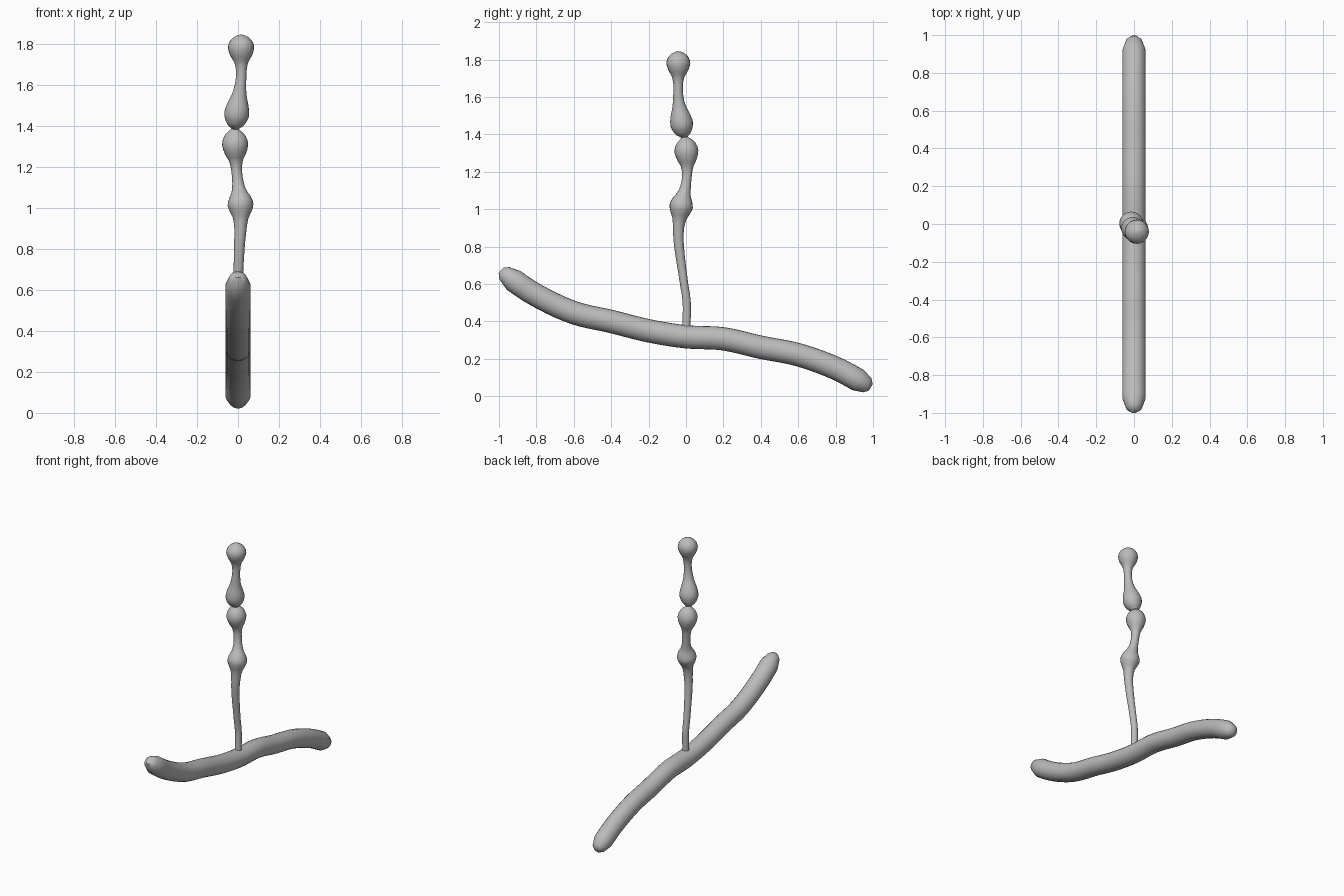
import bpy
import bmesh
import math
from mathutils import Vector

cube = bpy.data.objects.get("Cube")
if cube:
    bpy.data.objects.remove(cube, do_unlink=True)

SIDES = 20


def make_material(name, colour):
    material = bpy.data.materials.new(name)
    material.use_nodes = True
    material.diffuse_color = colour
    shader = material.node_tree.nodes["Principled BSDF"]
    shader.inputs["Base Color"].default_value = colour
    return material


def spline(keys, t):
    """Smooth interpolation through keys of (parameter, values...)."""
    last = len(keys) - 1
    i = 0
    while i < last - 1 and t > keys[i + 1][0]:
        i += 1
    a, b = keys[i], keys[i + 1]
    before, after = keys[max(i - 1, 0)], keys[min(i + 2, last)]
    span = b[0] - a[0]
    u = (t - a[0]) / span
    result = []
    for k in range(1, len(a)):
        slope_a = (b[k] - before[k]) / (b[0] - before[0]) * span
        slope_b = (after[k] - a[k]) / (after[0] - a[0]) * span
        rise = b[k] - a[k]
        result.append(a[k] + slope_a * u
                      + (3 * rise - 2 * slope_a - slope_b) * u ** 2
                      + (slope_a + slope_b - 2 * rise) * u ** 3)
    return result


def loft(name, centres, radii, side, material, sharp_angle):
    """Sweep a round section along the centres, closing both ends."""
    bm = bmesh.new()
    rings = []
    for i, centre in enumerate(centres):
        ahead = centres[min(i + 1, len(centres) - 1)]
        behind = centres[max(i - 1, 0)]
        tangent = (ahead - behind).normalized()
        across = tangent.cross(side).normalized()
        along = across.cross(tangent)
        ring = []
        for s in range(SIDES):
            angle = math.tau * s / SIDES
            offset = along * math.cos(angle) + across * math.sin(angle)
            ring.append(bm.verts.new(centre + offset * radii[i]))
        rings.append(ring)
    for lower, upper in zip(rings, rings[1:]):
        for s in range(SIDES):
            n = (s + 1) % SIDES
            bm.faces.new((lower[s], lower[n], upper[n], upper[s]))
    bm.faces.new(rings[0])
    bm.faces.new(rings[-1])
    bmesh.ops.recalc_face_normals(bm, faces=bm.faces)
    mesh = bpy.data.meshes.new(name)
    bm.to_mesh(mesh)
    bm.free()
    mesh.materials.append(material)
    obj = bpy.data.objects.new(name, mesh)
    bpy.context.collection.objects.link(obj)
    bpy.ops.object.select_all(action="DESELECT")
    obj.select_set(True)
    bpy.context.view_layer.objects.active = obj
    bpy.ops.object.shade_smooth_by_angle(angle=math.radians(sharp_angle))
    return obj


grey = make_material("plain grey", (0.5, 0.5, 0.5, 1))

# Wavy sloping bar: height of its centre line along y
bar_path = [(-1, .685), (-.95, .64), (-.8, .54), (-.6, .447), (-.4, .4),
            (-.2, .35), (0, .318), (.2, .307), (.4, .262), (.6, .222),
            (.8, .15), (.95, .07), (1, .04)]
stations = [-.988, -.97, -.92] + [i * .04 for i in range(-22, 23)] + [.92, .97, .988]
bar_radii = [.02, .043, .062] + [.062] * 45 + [.062, .043, .02]
bar_centres = [Vector((0, y, spline(bar_path, y)[0])) for y in stations]
loft("wavy_bar", bar_centres, bar_radii, Vector((1, 0, 0)), grey, 50)

# Upright stem: sway of its centre line (z, x, y)
stem_path = [(.32, 0, 0), (.5, 0, .004), (.6, 0, -.01), (.8, .006, -.037),
             (.9, .012, -.04), (1.02, .012, -.025), (1.12, 0, -.002),
             (1.2, -.008, .006), (1.31, -.014, .002), (1.385, -.014, -.008),
             (1.46, -.006, -.024), (1.58, .01, -.04), (1.65, .016, -.042),
             (1.78, .015, -.041), (1.845, .015, -.041)]

# Beaded outline of the stem (z, radius)
stem_profile = [(.32, .022), (.6, .022), (.8, .026), (.9, .03), (.95, .038),
                (.98, .052), (1.015, .063), (1.05, .053), (1.08, .037),
                (1.12, .028), (1.18, .026), (1.23, .034), (1.26, .05),
                (1.31, .064), (1.35, .052), (1.37, .035), (1.385, .018),
                (1.4, .036), (1.42, .05), (1.455, .061), (1.5, .053),
                (1.54, .039), (1.58, .03), (1.65, .025), (1.7, .031),
                (1.725, .043), (1.745, .054), (1.78, .064), (1.81, .056),
                (1.83, .038), (1.842, .015), (1.845, .002)]
levels = []
for (low, _), (high, _) in zip(stem_profile, stem_profile[1:]):
    steps = max(2, round((high - low) / .03))
    levels += [low + (high - low) * k / steps for k in range(steps)]
levels.append(stem_profile[-1][0])
stem_centres = []
for z in levels:
    x, y = spline(stem_path, z)
    stem_centres.append(Vector((x, y, z)))
stem_radii = [max(spline(stem_profile, z)[0], .002) for z in levels]
loft("beaded_stem", stem_centres, stem_radii, Vector((1, 0, 0)), grey, 60)
